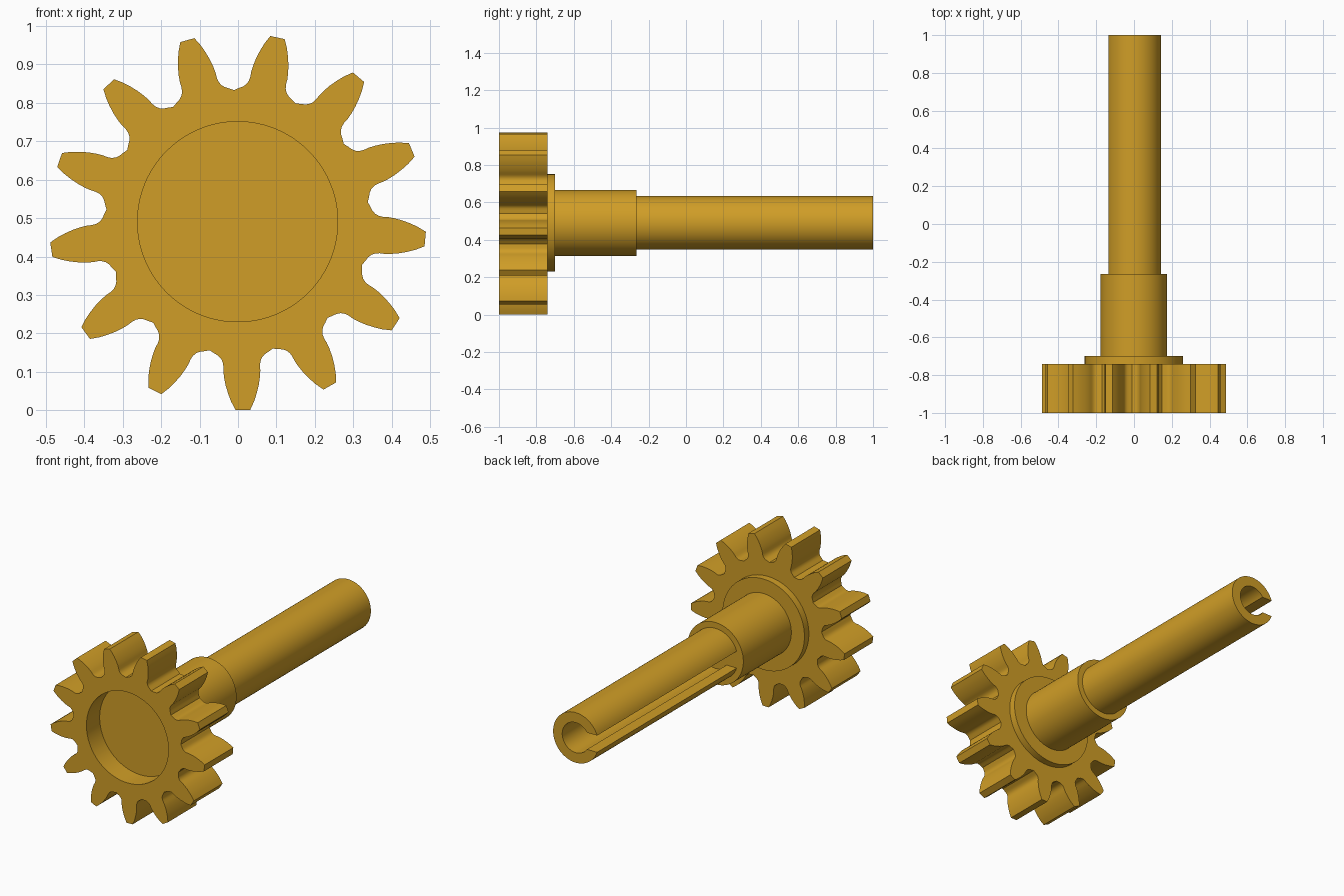
import bpy, bmesh, math

if "Cube" in bpy.data.objects:
    bpy.data.objects.remove(bpy.data.objects["Cube"])

CX, CZ = -0.001, 0.4905          # axis of the part, running along y
TEETH, PHASE = 13, math.radians(-5.3)

brass = bpy.data.materials.new("golden brass")
brass.diffuse_color = (0.63, 0.34, 0.02, 1)
brass.use_nodes = True
brass.node_tree.nodes["Principled BSDF"].inputs["Base Color"].default_value = brass.diffuse_color


def ring(bm, pts, y):
    return [bm.verts.new((CX + x, y, CZ + z)) for x, z in pts]


def bridge(bm, a, b):
    n = len(a)
    for i in range(n):
        j = (i + 1) % n
        bm.faces.new((a[i], a[j], b[j], b[i]))


def finish(bm, name):
    bmesh.ops.recalc_face_normals(bm, faces=bm.faces)
    me = bpy.data.meshes.new(name)
    bm.to_mesh(me)
    bm.free()
    ob = bpy.data.objects.new(name, me)
    bpy.context.collection.objects.link(ob)
    me.materials.append(brass)
    bpy.ops.object.select_all(action='DESELECT')
    ob.select_set(True)
    bpy.context.view_layer.objects.active = ob
    bpy.ops.object.shade_smooth_by_angle(angle=math.radians(30))
    return ob


def polar(r, a):
    return (r * math.cos(a), r * math.sin(a))


def circle(r, n=96):
    return [polar(r, 2 * math.pi * i / n) for i in range(n)]


def prism(name, pts, y0, y1):
    bm = bmesh.new()
    a, b = ring(bm, pts, y0), ring(bm, pts, y1)
    bridge(bm, a, b)
    bm.faces.new(a)
    bm.faces.new(b)
    return finish(bm, name)


# Gear: half tooth as (distance along tooth axis, half width), tip to root
half = [(0.4895, 0.019), (0.467, 0.030), (0.447, 0.037), (0.425, 0.043),
        (0.405, 0.0465), (0.388, 0.048), (0.375, 0.0475), (0.364, 0.049),
        (0.354, 0.0535), (0.346, 0.061), (0.3405, 0.070)]
tooth = [(math.hypot(d, w), math.atan2(w, d)) for d, w in half]
tooth = [(r, -a) for r, a in reversed(tooth)] + tooth + [(0.342, math.pi / TEETH)]
outline = [(r, a + PHASE + 2 * math.pi * k / TEETH)
           for k in range(TEETH) for r, a in tooth]
teeth = [polar(r, a) for r, a in outline]
recess = [polar(0.26, a) for r, a in outline]

bm = bmesh.new()
back = ring(bm, teeth, -0.74)
front = ring(bm, teeth, -1.0)
rim = ring(bm, recess, -1.0)
floor = ring(bm, recess, -0.88)
for a, b in ((back, front), (front, rim), (rim, floor)):
    bridge(bm, a, b)
bm.faces.new(floor)
bm.faces.new(back)
finish(bm, "gear")

# Stepped hub behind the gear
prism("collar", circle(0.26), -0.74, -0.70)
prism("hub", circle(0.177), -0.70, -0.265)

# Hollow shaft with a lengthwise slot facing -x
R, BORE, GAP = 0.1435, 0.086, 0.048


def arc(r, n=64):
    g = math.asin(GAP / r)
    return [polar(r, -math.pi + g + (2 * math.pi - 2 * g) * i / n) for i in range(n + 1)]


outer, inner = arc(R), arc(BORE)
bm = bmesh.new()
loops = [(ring(bm, outer, y), ring(bm, inner, y)) for y in (-0.265, 1.0)]
(o0, i0), (o1, i1) = loops
for a, b in ((o0, o1), (i0, i1), (o0, i0), (o1, i1)):
    for k in range(len(a) - 1):
        bm.faces.new((a[k], a[k + 1], b[k + 1], b[k]))
for k in (0, -1):                # slot side walls
    bm.faces.new((o0[k], o1[k], i1[k], i0[k]))
finish(bm, "slotted_shaft")
